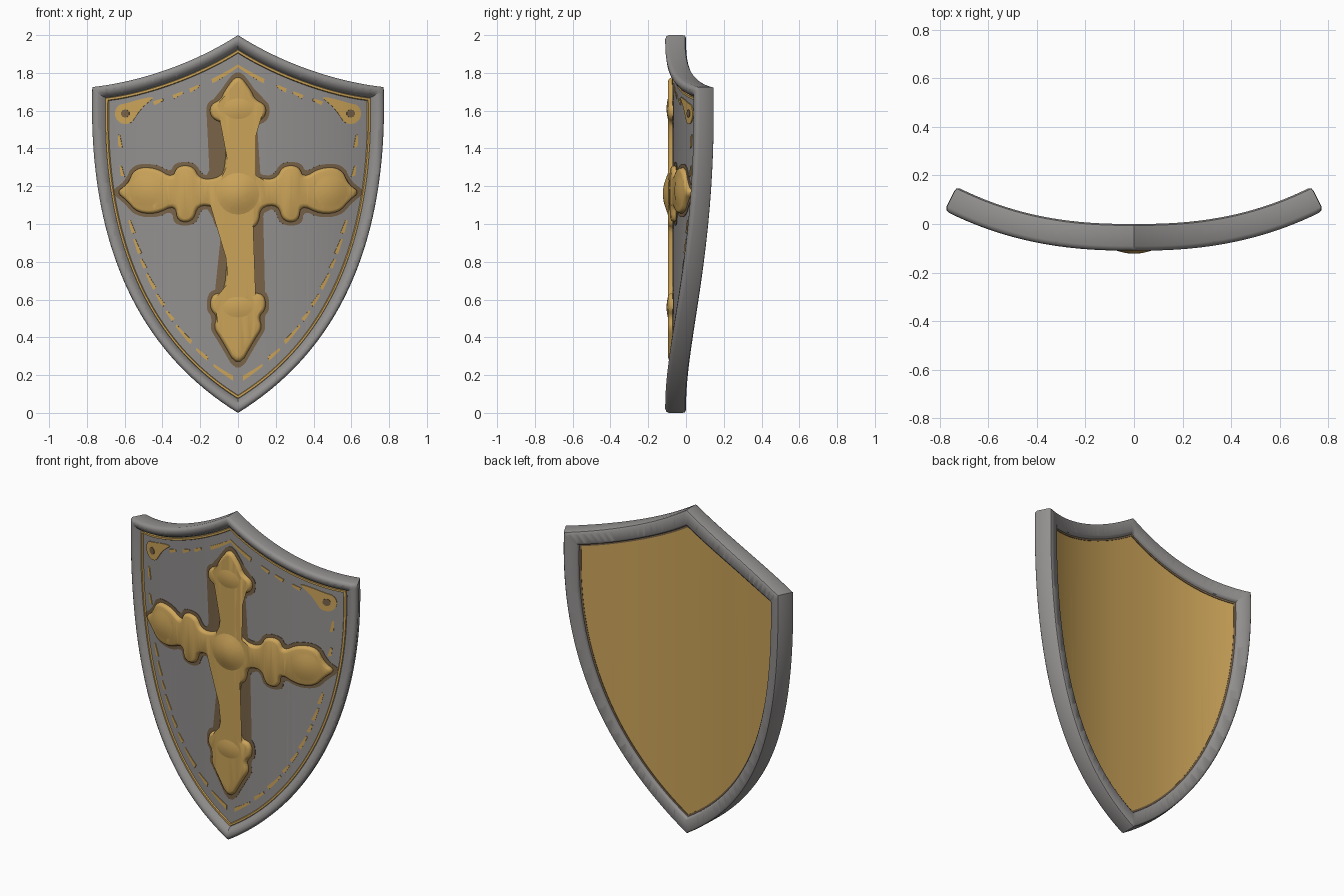
import bpy, bmesh, math
from mathutils import Vector
from mathutils.geometry import interpolate_bezier

old = bpy.data.objects.get("Cube")
if old:
    bpy.data.objects.remove(old, do_unlink=True)


def material(name, rgb):
    m = bpy.data.materials.new(name)
    m.use_nodes = True
    m.diffuse_color = (*rgb, 1)
    m.node_tree.nodes["Principled BSDF"].inputs["Base Color"].default_value = (*rgb, 1)
    return m


STEEL = material("steel grey", (0.29, 0.28, 0.275))
GOLD = material("old gold", (0.60, 0.37, 0.10))
BROWN = material("dark bronze", (0.19, 0.125, 0.065))


def mirror(half):
    """Close a right-hand half outline that runs from top to bottom."""
    return half + [Vector((-p.x, p.y)) for p in half[-2:0:-1]]


def inset(loop, amount):
    """Mitred inset of a clockwise closed loop."""
    out = []
    for i, p in enumerate(loop):
        a = (p - loop[i - 1]).normalized()
        b = (loop[(i + 1) % len(loop)] - p).normalized()
        n1, n2 = Vector((a.y, -a.x)), Vector((b.y, -b.x))
        out.append(p + (n1 + n2) * amount / max(1 + n1.dot(n2), 0.5))
    return out


def soften(loop):
    """Round a closed loop by cutting its corners twice."""
    for _ in range(2):
        loop = [q for i, p in enumerate(loop)
                for q in (loop[i - 1].lerp(p, 0.75), p.lerp(loop[(i + 1) % len(loop)], 0.25))]
    return loop


# Shield outline: a concave top edge and a long curved side
FRAME = mirror([Vector(p) for p in (
    (0, 2), (0.215, 1.86), (0.49, 1.755), (0.755, 1.725),
    (0.775, 1.05), (0.61, 0.38), (0, 0))])


def rails(amount):
    f = [p.to_3d() for p in inset(FRAME, amount)]
    top = interpolate_bezier(f[0], f[1], f[2], f[3], 41)
    side = interpolate_bezier(f[3], f[4], f[5], f[6], 161)
    return [p.to_2d() for p in top], [p.to_2d() for p in side]


def outline(amount):
    top, side = rails(amount)
    return mirror(top + side[1:])


def bend(v):
    """Wrap flat (x, depth, z) around the curved body of the shield."""
    u, d = abs(v.x), v.y
    slope = 0.5 * (u / 0.75) ** 1.4
    n = math.hypot(1, slope)
    x = u + d * slope / n
    y = -0.055 + 0.156 * (u / 0.75) ** 2.4 - d / n
    return Vector((math.copysign(x, v.x), y, v.z))


def solid(bm, rings, wrap=False):
    """Loft (loop, depth) rings; cap the ends, or join last to first."""
    vs = [[bm.verts.new((p.x, d, p.y)) for p in loop] for loop, d in rings]
    pairs = list(zip(vs, vs[1:])) + ([(vs[-1], vs[0])] if wrap else [])
    for a, b in pairs:
        for i in range(len(a)):
            bm.faces.new((a[i - 1], a[i], b[i], b[i - 1]))
    if not wrap:
        caps = [bm.faces.new(vs[0]), bm.faces.new(vs[-1])]
        bmesh.ops.triangulate(bm, faces=caps)


def finish(name, bm, mat):
    bmesh.ops.recalc_face_normals(bm, faces=bm.faces)
    # Slice into upright strips so that flat faces can follow the bend
    for i in range(-18, 19):
        bmesh.ops.bisect_plane(bm, geom=bm.verts[:] + bm.edges[:] + bm.faces[:],
                               plane_co=(i * 0.04, 0, 0), plane_no=(1, 0, 0), dist=1e-5)
    for v in bm.verts:
        v.co = bend(v.co)
    bmesh.ops.recalc_face_normals(bm, faces=bm.faces)
    me = bpy.data.meshes.new(name)
    bm.to_mesh(me)
    bm.free()
    me.materials.append(mat)
    ob = bpy.data.objects.new(name, me)
    bpy.context.collection.objects.link(ob)
    bpy.ops.object.select_all(action='DESELECT')
    ob.select_set(True)
    bpy.context.view_layer.objects.active = ob
    bpy.ops.object.shade_smooth_by_angle(angle=math.radians(40))


def part(name, rings, mat, wrap=False):
    bm = bmesh.new()
    solid(bm, rings, wrap)
    finish(name, bm, mat)


def disc(x, z, rx, rz, n=24):
    return [Vector((x + rx * math.sin(math.tau * i / n), z + rz * math.cos(math.tau * i / n)))
            for i in range(n)]


def swept(profile):
    return [(outline(a), d) for a, d in profile]


# Rounded rim, raised inner line and the recessed body
part("rim", swept([(0.085, -0.03), (0.08, -0.048), (0.07, -0.055), (0.014, -0.055),
                   (0.003, -0.049), (0, -0.038), (0, 0.036), (0.006, 0.049), (0.018, 0.055),
                   (0.036, 0.052), (0.054, 0.036), (0.064, 0.012)]), STEEL, True)
part("inner_line", swept([(0.062, 0.008), (0.066, 0.023), (0.077, 0.023), (0.083, 0.008)]),
     GOLD, True)
part("front_panel", swept([(0.05, -0.005), (0.05, 0.015)]), STEEL)
part("back_panel", swept([(0.07, -0.032), (0.07, -0.01)]), GOLD)
part("back_border", swept([(0.078, -0.03), (0.078, -0.036), (0.094, -0.036), (0.094, -0.03)]),
     BROWN, True)

# Ornate cross: right half from the top tip to the bottom tip
CROSS = mirror([Vector(p) for p in (
    (0, 1.80), (0.07, 1.71), (0.09, 1.66), (0.15, 1.63), (0.145, 1.56), (0.07, 1.53),
    (0.065, 1.28), (0.12, 1.24), (0.2, 1.24), (0.235, 1.31), (0.32, 1.31), (0.345, 1.245),
    (0.43, 1.30), (0.54, 1.30), (0.58, 1.21), (0.64, 1.17), (0.58, 1.12), (0.53, 1.06),
    (0.43, 1.05), (0.33, 1.10), (0.32, 1.01), (0.235, 1.01), (0.21, 1.10), (0.12, 1.09),
    (0.11, 1.0), (0.063, 0.97), (0.063, 0.64), (0.14, 0.63), (0.15, 0.55), (0.11, 0.51),
    (0.13, 0.45), (0.09, 0.39), (0, 0.23))])


def cross_rings(profile):
    return [(soften(inset(CROSS, a)), d) for a, d in profile]


part("cross_shadow_plate", cross_rings([(-0.018, 0.01), (-0.018, 0.018)]), BROWN)
part("cross", cross_rings([(0, 0.01), (0.003, 0.028), (0.009, 0.037), (0.018, 0.041)]), GOLD)

# Soft swellings on the cross
bm = bmesh.new()
for x, z, rx, rz, h in ((0, 1.16, 0.12, 0.12, 0.03), (0.48, 1.175, 0.1, 0.1, 0.015),
                        (-0.48, 1.175, 0.1, 0.1, 0.015), (0, 1.61, 0.1, 0.07, 0.01),
                        (0, 0.56, 0.1, 0.07, 0.01)):
    solid(bm, [(disc(x, z, rx * s, rz * s), 0.038 + h * (1 - s * s) ** 1.3)
               for s in (1, 0.85, 0.7, 0.5, 0.3, 0.1)])
finish("cross_bosses", bm, GOLD)

# Worn dashed border: spans along the top by x, along the sides by z
TOP_SPANS = ((0, 0.15), (0.19, 0.27), (0.29, 0.36), (0.385, 0.45))
SIDE_SPANS = ((1.41, 1.48), (1.25, 1.31), (0.95, 1.03), (0.84, 0.93), (0.76, 0.82),
              (0.65, 0.74), (0.56, 0.63), (0.48, 0.54), (0.36, 0.46), (0.27, 0.34), (0.17, 0.25))
bm = bmesh.new()
outer, inner = rails(0.13), rails(0.154)
for k, spans in enumerate((TOP_SPANS, SIDE_SPANS)):
    for lo, hi in spans:
        ids = [i for i, p in enumerate(outer[k]) if lo <= p[k] <= hi]
        if len(ids) < 2:
            continue
        a = [outer[k][i] for i in ids]
        b = [outer[k][i].lerp(inner[k][i], 0.5 + 0.5 * j / len(ids)) for j, i in enumerate(ids)]
        loop = a + b[::-1]
        for s in (1, -1):
            solid(bm, [([Vector((s * p.x, p.y)) for p in loop], d) for d in (0.01, 0.019)])
finish("border_dashes", bm, GOLD)

# Corner rosettes with a tail and a dark centre
TAIL = [Vector(p) for p in ((0.43, 1.675), (0.50, 1.665), (0.58, 1.64), (0.63, 1.63),
                            (0.65, 1.58), (0.62, 1.53), (0.56, 1.53), (0.53, 1.58), (0.49, 1.63))]
for name, loop, d, mat in (("corner_rosettes", soften(TAIL), 0.02, GOLD),
                           ("rosette_centres", disc(0.59, 1.585, 0.022, 0.022, 10), 0.023, BROWN)):
    bm = bmesh.new()
    for s in (1, -1):
        solid(bm, [([Vector((s * p.x, p.y)) for p in loop], h) for h in (d - 0.008, d)])
    finish(name, bm, mat)
